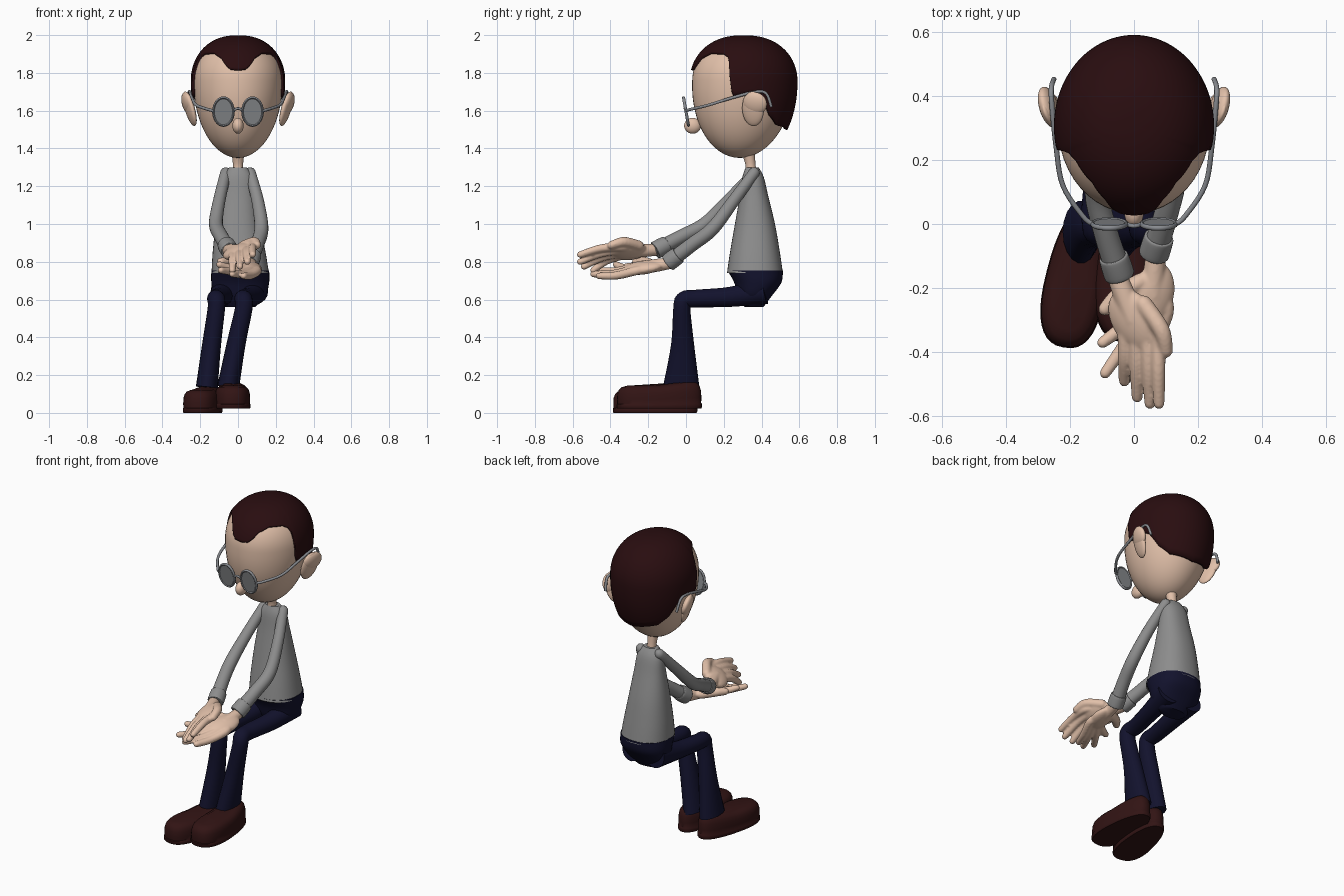
import bpy, bmesh, math
from math import sin, cos, pi, radians
from mathutils import Vector, Matrix

if "Cube" in bpy.data.objects:
    bpy.data.objects.remove(bpy.data.objects["Cube"])


def material(name, r, g, b):
    m = bpy.data.materials.new(name)
    m.diffuse_color = (r, g, b, 1)
    m.use_nodes = True
    m.node_tree.nodes["Principled BSDF"].inputs["Base Color"].default_value = m.diffuse_color
    return m


SKIN = material("skin", .76, .53, .40)
HAIR = material("dark brown hair", .022, .004, .005)
SHOE = material("brown leather", .032, .007, .007)
NAVY = material("navy cloth", .006, .006, .026)
SHIRT = material("grey knit", .27, .27, .27)
LENS = material("lens grey", .24, .25, .26)
FRAME = material("frame grey", .25, .26, .28)


def finish(bm, name, mat, angle=50):
    bmesh.ops.recalc_face_normals(bm, faces=bm.faces[:])
    me = bpy.data.meshes.new(name)
    bm.to_mesh(me)
    bm.free()
    me.materials.append(mat)
    me.shade_smooth()
    me.set_sharp_from_angle(angle=radians(angle))
    ob = bpy.data.objects.new(name, me)
    bpy.context.collection.objects.link(ob)
    return ob


def skin_rings(bm, rings, caps=(True, True)):
    """Bridge a list of closed rings of points."""
    vs = [[bm.verts.new(p) for p in ring] for ring in rings]
    n = len(rings[0])
    for a, b in zip(vs, vs[1:]):
        for i in range(n):
            j = (i + 1) % n
            bm.faces.new((a[i], a[j], b[j], b[i]))
    if caps[0]:
        bm.faces.new(vs[0])
    if caps[1]:
        bm.faces.new(vs[-1])


def spline(pts, k=5):
    """Smooth curve through rows of numbers."""
    out = []
    for i in range(len(pts) - 1):
        p0, p1, p2, p3 = (pts[max(i - 1, 0)], pts[i], pts[i + 1], pts[min(i + 2, len(pts) - 1)])
        for s in range(k):
            t = s / k
            out.append([.5 * (2 * b + (c - a) * t + (2 * a - 5 * b + 4 * c - d) * t * t
                              + (3 * b - a - 3 * c + d) * t ** 3) for a, b, c, d in zip(p0, p1, p2, p3)])
    return out + [list(pts[-1])]


def tube(bm, pts, ref=(1, 0, 0), n=18, round_ends=False):
    """Sweep along rows (x, y, z, radius[, radius across])."""
    rows = spline([p if len(p) == 5 else (*p, p[3]) for p in pts])
    P = [Vector(r[:3]) for r in rows]
    sect = []
    for i, r in enumerate(rows):
        t = (P[min(i + 1, len(P) - 1)] - P[max(i - 1, 0)]).normalized()
        sect.append((P[i], t, r[3], r[4]))
    if round_ends:
        for end, sg in ((sect[0], -1), (sect[-1], 1)):
            extra = [(end[0] + end[1] * sg * end[2] * sin(a), end[1], end[2] * cos(a), end[3] * cos(a))
                     for a in (.5, 1, 1.4)]
            sect = extra[::-1] + sect if sg < 0 else sect + extra
    rings = []
    for p, t, a, b in sect:
        u = Vector(ref)
        u = (u - t * u.dot(t)).normalized()
        v = t.cross(u)
        rings.append([p + u * a * cos(2 * pi * i / n) + v * b * sin(2 * pi * i / n) for i in range(n)])
    skin_rings(bm, rings)


def tube_part(name, pts, mat, **kw):
    bm = bmesh.new()
    tube(bm, pts, **kw)
    return finish(bm, name, mat)


def loft(name, rows, mat, n=40, e=.88):
    """Stack of rounded horizontal sections: (z, cx, cy, rx, ry)."""
    def pw(c):
        return math.copysign(abs(c) ** e, c)
    bm = bmesh.new()
    skin_rings(bm, [[(cx + rx * pw(cos(2 * pi * i / n)), cy + ry * pw(sin(2 * pi * i / n)), z)
                     for i in range(n)] for z, cx, cy, rx, ry in spline(rows)])
    return finish(bm, name, mat)


def ball(bm, mat4):
    bmesh.ops.create_uvsphere(bm, u_segments=28, v_segments=18, radius=1, matrix=mat4)


# Head: egg made of two half ellipsoids
def head_point(phi, th, off=0.0):
    low = max(0, -sin(th))
    off += .03 * max(0, -cos(phi)) * low if off else 0
    r = max(cos(th), 0) ** (.86 if th > 0 else 1)
    h = (.226 if th > 0 else .41) + off
    return ((.237 + off) * r * sin(phi), .305 - .02 * low - (.272 + off) * r * cos(phi), 1.76 + h * sin(th))


bm = bmesh.new()
skin_rings(bm, [[head_point(2 * pi * i / 48, -pi / 2 + .03 + (pi - .06) * j / 32) for i in range(48)]
                for j in range(33)])
finish(bm, "head", SKIN)

# Hair cap, hanging from the crown to a hairline that varies with direction
LINE = [(0, 1.815), (10, 1.82), (16, 1.84), (24, 1.88), (40, 1.908), (62, 1.905), (71, 1.885), (74, 1.84),
        (76, 1.72), (80, 1.675), (100, 1.69), (112, 1.66), (125, 1.58), (140, 1.535), (180, 1.515)]


def hairline(phi):
    d = abs(math.degrees(phi))
    for (a, za), (b, zb) in zip(LINE, LINE[1:]):
        if d <= b + 1e-6:
            z = za + (zb - za) * (d - a) / (b - a)
            return math.asin((z - 1.76) / (.238 if z > 1.76 else .41))


bm = bmesh.new()
N = 144
angles = [-pi + 2 * pi * i / N for i in range(N)]
skin_rings(bm, [[head_point(a, (pi / 2 - .03) * (1 - j / 24) + hairline(a) * j / 24, .013) for a in angles]
                for j in range(25)], (True, False))
hair = finish(bm, "hair", HAIR)
mod = hair.modifiers.new("thickness", 'SOLIDIFY')
mod.thickness, mod.offset = .022, -1

# Nose, neck
bm = bmesh.new()
ball(bm, Matrix.Translation((0, .035, 1.52)) @ Matrix.Diagonal((.03, .045, .042, 1)))
finish(bm, "nose", SKIN)
tube_part("neck", [(0, .345, 1.24, .034), (0, .342, 1.31, .027), (0, .33, 1.38, .035)], SKIN)

# Ears, lenses, rims and temples on both sides
for s, side in ((-1, "right"), (1, "left")):
    bm = bmesh.new()
    base = Matrix.Translation((s * .255, .355, 1.61)) @ Matrix.Rotation(s * radians(16), 4, 'Y') \
        @ Matrix.Rotation(-s * radians(16), 4, 'Z')
    ball(bm, base @ Matrix.Diagonal((.022, .06, .095, 1)))
    ball(bm, base @ Matrix.Translation((0, .01, .03)) @ Matrix.Diagonal((.026, .066, .062, 1)))
    finish(bm, side + "_ear", SKIN)

    place = Matrix.Translation((s * .077, .0, 1.595)) @ Matrix.Rotation(radians(100), 4, 'X')
    bm = bmesh.new()
    bmesh.ops.create_cone(bm, cap_ends=True, segments=32, radius1=1, radius2=1, depth=1,
                          matrix=place @ Matrix.Diagonal((.052, .074, .009, 1)))
    finish(bm, side + "_lens", LENS)
    bm = bmesh.new()
    rim = []
    for i in range(33):
        a = 2 * pi * i / 32
        rim.append([place @ Vector(((.053 + .007 * cos(b)) * cos(a), (.075 + .007 * cos(b)) * sin(a),
                                    .008 * sin(b))) for b in [2 * pi * k / 8 for k in range(8)]])
    skin_rings(bm, rim, (False, False))
    bmesh.ops.remove_doubles(bm, verts=bm.verts[:], dist=1e-5)
    finish(bm, side + "_rim", FRAME)
    path = [(.13, .0, 1.60), (.16, .025, 1.607), (.222, .12, 1.63), (.243, .24, 1.667),
            (.256, .37, 1.70), (.258, .425, 1.69), (.25, .452, 1.62)]
    tube_part(side + "_temple", [(s * x, y, z, .008) for x, y, z in path], FRAME, n=10)
tube_part("bridge", [(-.026, 0, 1.60, .007), (0, -.006, 1.612, .007), (.026, 0, 1.60, .007)],
          FRAME, ref=(0, 0, 1), n=10)

# Shirt body and trouser seat
loft("shirt", [(.74, .012, .365, .152, .148), (.85, .006, .365, .14, .132), (1.0, 0, .365, .118, .106),
               (1.15, 0, .36, .095, .075), (1.25, 0, .355, .08, .056), (1.30, 0, .35, .045, .034)], SHIRT)
loft("trouser_seat", [(.56, .01, .36, .08, .05), (.62, .01, .365, .135, .09), (.69, .012, .38, .153, .125),
                      (.755, .012, .366, .153, .147)], NAVY)

# Legs: hip, knee, ankle
for name, hip, knee, ankle in (("right_leg", -.075, -.115, -.165), ("left_leg", .09, .03, -.052)):
    mid = (knee + ankle) / 2
    tube_part(name, [(hip, .42, .645, .07), ((hip * .6 + knee * .4), .24, .615, .054),
                     (knee, .06, .605, .048), (knee, -.008, .598, .047), (knee, -.022, .55, .046),
                     (mid, -.018, .36, .05, .062), (ankle, -.025, .135, .058, .098)], NAVY)

# Shoes: wide toe, narrow heel, thin sole
for name, x, y, z0, yaw in (("right_shoe", -.18, -.163, 0, -10), ("left_shoe", -.03, -.142, .022, 0)):
    bm = bmesh.new()
    turn = Matrix.Translation((x, y, z0)) @ Matrix.Rotation(radians(yaw), 4, 'Z')
    rings = []
    for z, k in ((0, .96), (.006, 1), (.022, 1), (.026, .97), (.05, .98), (.08, .96), (.10, .9),
                 (.114, .78), (.122, .55)):
        ring = []
        for i in range(40):
            a = 2 * pi * i / 40
            yy = math.copysign(abs(sin(a)) ** .85, sin(a))
            lift = .025 * max(0, yy) * z / .122      # instep rises to the ankle
            ring.append(turn @ Vector((.094 * k * (1 - .18 * yy) * math.copysign(abs(cos(a)) ** .8, cos(a)),
                                       .226 * (1 - (1 - k) * .55) * yy, z + lift)))
        rings.append(ring)
    skin_rings(bm, rings)
    finish(bm, name, SHOE, 40)

# Sleeves with turned cuffs
SLEEVES = {"right": [(-.065, .36, 1.27), (-.1, .22, 1.12), (-.117, .10, 1.0), (-.09, -.02, .935), (-.052, -.14, .872)],
           "left": [(.065, .36, 1.27), (.105, .25, 1.12), (.124, .14, .975), (.1, .03, .89), (.068, -.075, .81)]}
for side, p in SLEEVES.items():
    tube_part(side + "_sleeve", [(*q, r) for q, r in zip(p, (.03, .033, .037, .038, .04))], SHIRT,
              round_ends=True)
    end, d = Vector(p[-1]), (Vector(p[-1]) - Vector(p[-2])).normalized()
    tube_part(side + "_cuff", [(*(end + d * t), r) for t, r in ((-.045, .041), (-.038, .047), (.02, .048), (.027, .041))],
              SHIRT)


# Hands: wrist, palm, four fingers and a thumb fused into one skin
def hand(name, wrist, palm, across, tips, thumb, bend):
    bm = bmesh.new()
    w, c, a = Vector(wrist), Vector(palm), Vector(across)
    f = (c - w).normalized()
    nrm = a.cross(f).normalized()
    tube(bm, [(*(w - f * .03), .03), (*(w + f * .04), .034), (*c, .036)], round_ends=True)
    m = Matrix((a, f * .105, nrm * .034)).transposed().to_4x4()
    m.translation = c
    ball(bm, m)
    for k, tip in zip((.75, .27, -.23, -.7), tips):
        q, t = c + a * k + f * .06, Vector(tip)
        mid = (q + t) / 2 + Vector((0, 0, bend))
        tube(bm, [(*(c + a * k * .7), .022), (*q, .024), (*mid, .022), (*t, .018)], n=12, round_ends=True)
    tube(bm, [(*p, r) for p, r in zip(thumb, (.028, .027, .022))], n=12, round_ends=True)
    ob = finish(bm, name, SKIN)
    re = ob.modifiers.new("fuse", 'REMESH')
    re.mode, re.voxel_size, re.use_smooth_shade = 'VOXEL', .006, True
    sm = ob.modifiers.new("soften", 'SMOOTH')
    sm.factor, sm.iterations = .5, 4


hand("right_hand", (-.05, -.17, .862), (.0, -.30, .855), (.07, .01, .035),
     [(.078, -.56, .838), (.05, -.56, .80), (.01, -.54, .775), (-.03, -.49, .755)],
     [(.03, -.25, .885), (.085, -.33, .905), (.10, -.395, .888)], .012)
hand("left_hand", (.067, -.10, .79), (.058, -.225, .77), (-.068, -.015, .015),
     [(-.098, -.37, .785), (-.09, -.465, .755), (-.03, -.49, .735), (.03, -.46, .725)],
     [(.02, -.18, .785), (-.05, -.225, .80), (-.09, -.265, .80)], -.01)
